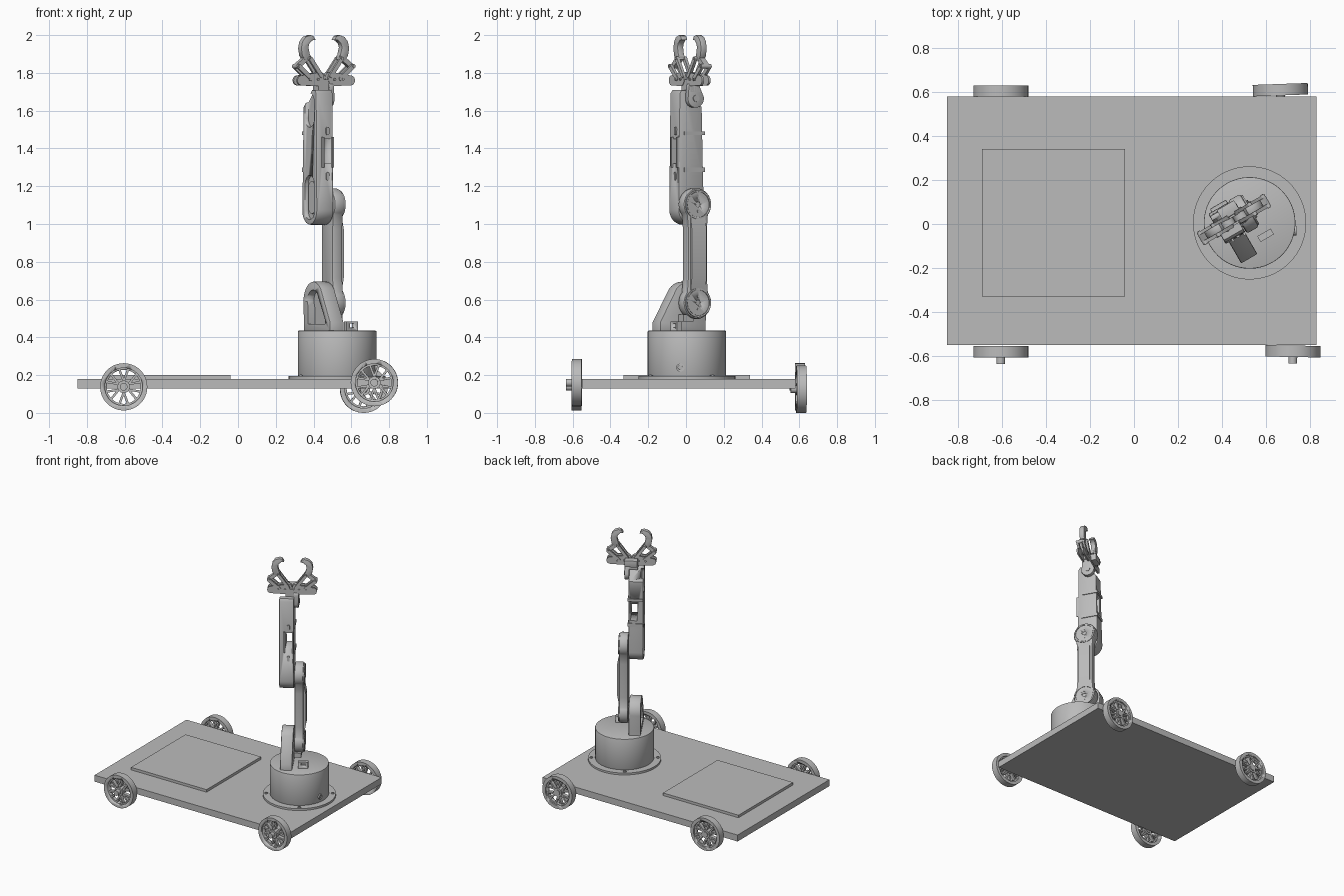
import bpy, bmesh, math
from mathutils import Matrix, Vector

if "Cube" in bpy.data.objects:
    bpy.data.objects.remove(bpy.data.objects["Cube"])

grey = bpy.data.materials.new("plain grey")
grey.use_nodes = True
grey.diffuse_color = (0.5, 0.5, 0.5, 1)
grey.node_tree.nodes["Principled BSDF"].inputs["Base Color"].default_value = (0.5, 0.5, 0.5, 1)

WORLD = Matrix.Identity(4)
# Arm frame: x = joint axis, y = depth of the arm, turned on the drum
ARM = Matrix.Translation((0.525, 0.005, 0)) @ Matrix.Rotation(math.radians(30), 4, "Z")
DEPTH = 0.05        # arm centre plane
GRIP = -0.054       # gripper centre along the joint axis


def finish(name, bm, frame):
    bmesh.ops.recalc_face_normals(bm, faces=bm.faces)
    mesh = bpy.data.meshes.new(name)
    bm.to_mesh(mesh)
    bm.free()
    mesh.materials.append(grey)
    ob = bpy.data.objects.new(name, mesh)
    bpy.context.collection.objects.link(ob)
    ob.matrix_world = frame
    bpy.ops.object.select_all(action="DESELECT")
    ob.select_set(True)
    bpy.context.view_layer.objects.active = ob
    bpy.ops.object.shade_smooth_by_angle(angle=math.radians(35))
    return ob


def prism(name, pts, lo, hi, axis="z", frame=WORLD, bevel=0):
    """Extrude a closed outline from lo to hi along an axis."""
    place = {"x": lambda a, b, h: (h, a, b),
             "y": lambda a, b, h: (a, h, b),
             "z": lambda a, b, h: (a, b, h)}[axis]
    bm = bmesh.new()
    face = bm.faces.new([bm.verts.new(place(a, b, lo)) for a, b in pts])
    ext = bmesh.ops.extrude_face_region(bm, geom=[face])
    moved = [g for g in ext["geom"] if isinstance(g, bmesh.types.BMVert)]
    bmesh.ops.translate(bm, verts=moved, vec=Vector(place(0, 0, hi - lo)))
    if bevel:
        ends = [e for e in bm.edges if abs((e.verts[0].co - e.verts[1].co).dot(Vector(place(0, 0, 1)))) < 1e-6]
        bmesh.ops.bevel(bm, geom=ends, offset=bevel, segments=2, affect="EDGES", profile=0.5)
    return finish(name, bm, frame)


def rect(a0, a1, b0, b1):
    return [(a0, b0), (a1, b0), (a1, b1), (a0, b1)]


def arc(a, b, r, start=0, end=360, n=32):
    steps = n if end - start >= 360 else n + 1
    return [(a + r * math.cos(t), b + r * math.sin(t))
            for t in (math.radians(start + (end - start) * i / n) for i in range(steps))]


def bar(p, q, r0, r1=None, n=10):
    """Round-ended outline between two points."""
    r1 = r1 or r0
    t = math.degrees(math.atan2(q[1] - p[1], q[0] - p[0]))
    return arc(*q, r1, t - 90, t + 90, n) + arc(*p, r0, t + 90, t + 270, n)


def ring(name, outer, inner, lo, hi, axis, frame, n=48):
    tube = prism(name, arc(0, 0, outer, n=n), lo, hi, axis, frame)
    return cut(tube, prism("cutter", arc(0, 0, inner, n=n), lo - 0.01, hi + 0.01, axis, frame))


def cut(ob, cutter):
    mod = ob.modifiers.new("cut", "BOOLEAN")
    mod.operation, mod.object, mod.solver = "DIFFERENCE", cutter, "EXACT"
    bpy.context.view_layer.objects.active = ob
    bpy.ops.object.modifier_apply(modifier=mod.name)
    bpy.data.objects.remove(cutter)
    return ob


# Cart
prism("deck", rect(-0.85, 0.83, -0.55, 0.58), 0.13, 0.18)
prism("raised_panel", rect(-0.69, -0.04, -0.33, 0.34), 0.18, 0.2)


def wheel(name, x, y, z, yaw=0):
    f = Matrix.Translation((x, y, z)) @ Matrix.Rotation(math.radians(yaw), 4, "Z")
    ring(name + "_rim", 0.125, 0.1, -0.026, 0.026, "y", f)
    ring(name + "_rim_web", 0.102, 0.09, -0.012, 0.014, "y", f)
    prism(name + "_hub", arc(0, 0, 0.033), -0.026, 0.02, "y", f)
    prism(name + "_axle", arc(0, 0, 0.02, n=20), -0.056, 0.026, "y", f)
    for i in range(6):
        for side in (-9, 9):
            a, b = math.radians(60 * i + 30), math.radians(60 * i + 30 + side * 1.6)
            c, s = math.cos, math.sin
            prism(name + "_spoke", bar((0.03 * c(a), 0.03 * s(a)), (0.097 * c(b), 0.097 * s(b)), 0.006, n=4),
                  -0.014, 0.014, "y", f)


wheel("front_right_wheel", -0.605, -0.58, 0.138)
wheel("back_right_wheel", -0.605, 0.604, 0.138)
wheel("front_left_wheel", 0.722, -0.578, 0.16, -1)
wheel("back_left_wheel", 0.665, 0.61, 0.125, 2)

# Turntable
prism("base_flange", arc(0, 0, 0.257, n=64), 0.18, 0.195, "z", ARM)
prism("base_drum", arc(0, 0, 0.208, n=64), 0.195, 0.435, "z", ARM, 0.004)
for k in range(4):
    a = math.radians(90 * k + 95)
    p = (0.235 * math.cos(a), 0.235 * math.sin(a))
    prism("flange_bolt", arc(*p, 0.012, n=12), 0.195, 0.2, "z", ARM)
    prism("bolt_socket", arc(*p, 0.006, n=6), 0.2, 0.204, "z", ARM)
port = ring("drum_port", 0.022, 0.012, 0.2, 0.212, "x", Matrix.Translation((0.525, -0.03, 0.24)), 20)
block = prism("cable_block", rect(0.0, 0.07, 0.435, 0.485), -0.1, -0.07, "y", ARM)
cut(block, prism("cutter", rect(0.02, 0.05, 0.452, 0.473), -0.11, -0.06, "y", ARM))

# Shoulder bracket with an open pocket
outline = [(0.14, 0.435), (0.14, 0.47)] + arc(0.04, 0.59, 0.105, 0, 140, 14) + [(-0.14, 0.48), (-0.14, 0.435)]
bracket = prism("shoulder_bracket", outline, -0.125, -0.04, "x", ARM, 0.006)
pocket = [(0.09, 0.47), (0.09, 0.56)] + arc(0.04, 0.59, 0.06, 0, 140, 10) + [(-0.09, 0.49), (-0.09, 0.47)]
cut(bracket, prism("cutter", pocket, -0.15, -0.085, "x", ARM))

# Upper arm: two round joints and a waisted shaft
LOW, HIGH, R = 0.583, 1.103, 0.086
shape = arc(DEPTH, HIGH, R, -40, 220, 28) + [(DEPTH - 0.06, HIGH - 0.13), (DEPTH - 0.06, LOW + 0.13)]
shape += arc(DEPTH, LOW, R, 140, 400, 28) + [(DEPTH + 0.06, LOW + 0.13), (DEPTH + 0.06, HIGH - 0.13)]
prism("upper_arm", shape, -0.035, 0.03, "x", ARM, 0.012)
shaft = [(-0.03, LOW + 0.06), (0.03, LOW + 0.06), (0.045, LOW + 0.14), (0.045, HIGH - 0.14),
         (0.03, HIGH - 0.06), (-0.03, HIGH - 0.06)]
prism("upper_arm_shaft", shaft, DEPTH - 0.045, DEPTH + 0.045, "y", ARM)
for z in (LOW, HIGH):
    f = ARM @ Matrix.Translation((0, DEPTH, z))
    ring("joint_ring", 0.077, 0.068, 0.028, 0.036, "x", f, 40)
    ring("joint_cap", 0.066, 0.014, 0.026, 0.033, "x", f, 40)
    for dz in (-0.035, 0.035):
        prism("joint_screw", arc(0, dz, 0.007, n=10), 0.03, 0.036, "x", f)
    prism("joint_pin", arc(0, 0, 0.05), -0.06, -0.03, "x", f)
prism("shoulder_stop", rect(DEPTH - 0.08, DEPTH - 0.02, 0.485, 0.52), -0.035, 0.015, "x", ARM)

# Forearm with side pockets and a window
V0, V1 = -0.022, 0.115
body = arc(DEPTH, 1.075, 0.079, 180, 360, 20) + [(V1 + 0.008, 1.25), (V1, 1.62), (V1 - 0.09, 1.71),
                                                 (V0 + 0.012, 1.71), (V0, 1.69)]
forearm = prism("forearm", body, -0.142, -0.038, "x", ARM, 0.007)
for z0, z1 in ((1.07, 1.21), (1.56, 1.645)):
    slot = bar((0.045, z0), (0.045, z1), 0.048)
    cut(forearm, prism("cutter", slot, -0.16, -0.122, "x", ARM))
cut(forearm, prism("cutter", rect(-0.1, -0.05, 1.32, 1.45), -0.1, 0.2, "y", ARM))
prism("elbow_servo_pad", bar((0.045, 1.09), (0.045, 1.19), 0.036), -0.13, -0.11, "x", ARM)
prism("forearm_band", rect(0.005, 0.128, 1.275, 1.3), -0.14, -0.032, "x", ARM)
prism("forearm_band", rect(0.005, 0.128, 1.47, 1.49), -0.14, -0.032, "x", ARM)
for lo, hi in ((-0.11, -0.1), (-0.05, -0.04)):
    prism("window_rail", rect(lo, hi, 1.3, 1.46), V0 - 0.016, V0 + 0.01, "y", ARM)
for z in (1.24, 1.48):
    prism("cable_clip", bar((-0.075, z), (-0.075, z + 0.025), 0.009), V0 - 0.01, V0 + 0.01, "y", ARM)

# Wrist
prism("wrist_yoke", bar((0.06, 1.665), (0.05, 1.72), 0.05, 0.035), -0.04, -0.008, "x", ARM, 0.004)
prism("wrist_cap", arc(0.06, 1.665, 0.018, n=20), -0.01, -0.003, "x", ARM)
prism("wrist_block", rect(-0.1, -0.008, 1.7, 1.765), 0.025, 0.085, "y", ARM)
prism("gripper_motor", rect(-0.1, -0.01, 1.735, 1.785), 0.07, 0.125, "y", ARM, 0.004)

# Gripper, mirrored about its centre
for label, s in (("right", -1), ("left", 1)):
    def side(pts):
        return [(GRIP + s * a, z) for a, z in pts]

    def link(name, p, q, r, d, t=0.008, r1=None):
        prism(label + name, side(bar(p, q, r, r1)), DEPTH + d - t, DEPTH + d + t, "y", ARM)

    link("_gripper_plate", (0.05, 1.766), (0.15, 1.76), 0.036, -0.022, 0.006, 0.026)
    link("_gripper_back_plate", (0.05, 1.766), (0.15, 1.76), 0.036, 0.018, 0.006, 0.026)
    link("_drive_gear", (0.03, 1.775), (0.035, 1.775), 0.03, -0.002, 0.014)
    for d in (-0.024, 0.022):
        link("_inner_link", (0.03, 1.785), (0.095, 1.875), 0.011, d)
        link("_outer_link", (0.09, 1.77), (0.165, 1.835), 0.012, d)
    link("_finger_foot", (0.165, 1.835), (0.1, 1.885), 0.013, 0, 0.016)
    for p in ((0.05, 1.766), (0.1, 1.766), (0.165, 1.835), (0.095, 1.877)):
        prism(label + "_pivot_pin", side(arc(*p, 0.007, n=10)), DEPTH - 0.036, DEPTH + 0.034, "y", ARM)
    claw = [(0.085, 1.87), (0.12, 1.865), (0.14, 1.89), (0.147, 1.93), (0.14, 1.965), (0.12, 1.99), (0.09, 2.0),
            (0.07, 1.995), (0.058, 1.975), (0.078, 1.972), (0.096, 1.955), (0.102, 1.935), (0.095, 1.905)]
    prism(label + "_claw", side(claw), DEPTH - 0.018, DEPTH + 0.018, "y", ARM, 0.003)
